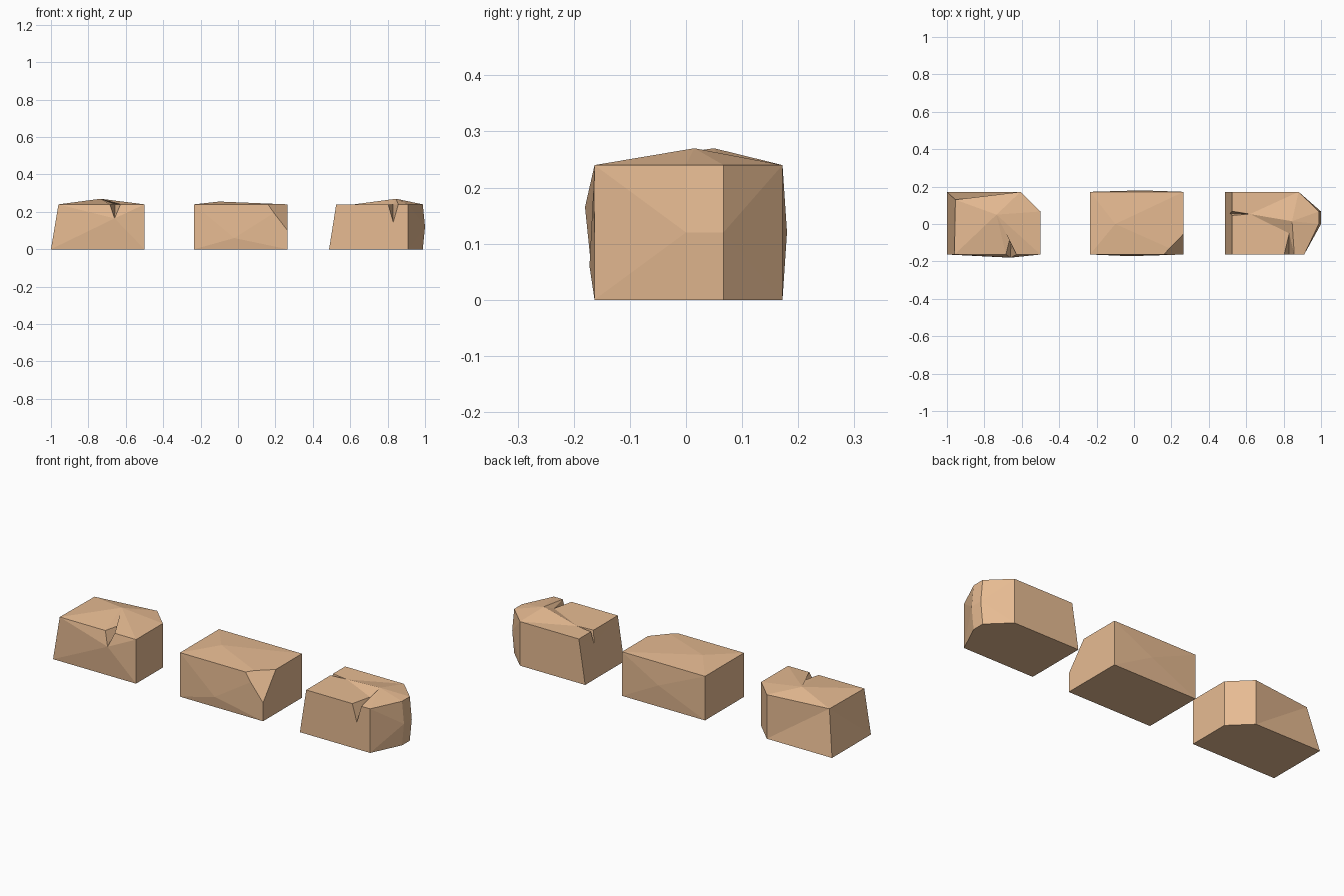
import bpy, bmesh
from mathutils import Vector

if "Cube" in bpy.data.objects:
    bpy.data.objects.remove(bpy.data.objects["Cube"])

H = 0.24  # height of the top rim

clay = bpy.data.materials.new("clay")
clay.diffuse_color = (0.80, 0.50, 0.29, 1)
clay.use_nodes = True
clay.node_tree.nodes["Principled BSDF"].inputs["Base Color"].default_value = clay.diffuse_color


def block(name, bottom, top, peak, bulges={}, notches={}, mids={}, flats=(), fan=None, cut=None):
    """Chipped block. bottom/top: (x, y) rings, counter-clockwise from front left.
    bulges: side -> centre point, notches: side -> (start, low, end, apex),
    mids: corner -> point halfway up, cut: three points of a corner chip."""
    bm = bmesh.new()

    def face(pts):
        return bm.faces.new([bm.verts.new(p) for p in pts])

    def fan_faces(ring, centre):
        for i, p in enumerate(ring):
            q = ring[(i + 1) % len(ring)]
            if centre not in (p, q):
                face([p, q, centre])

    n = len(bottom)
    b = [(x, y, 0) for x, y in bottom]
    t = [(x, y, H) for x, y in top]
    rim = []
    face(b[::-1])
    for i in range(n):
        j = (i + 1) % n
        rim.append(t[i])
        wall = [b[i], b[j]] + ([mids[j]] if j in mids else []) + [t[j]]
        if i in notches:
            start, low, end, apex = notches[i]
            wall += [end, low, start]
            rim += [start, apex, end]
            face([start, low, apex])
            face([low, end, apex])
        wall += [t[i]] + ([mids[i]] if i in mids else [])
        if i in bulges:
            fan_faces(wall, bulges[i])
        elif i in mids and j in mids:
            face([b[i], b[j], mids[j], mids[i]])
            face([mids[i], mids[j], t[j], t[i]])
        else:
            face(wall)
    # crowned top
    for f in flats:
        face([rim[k] for k in f])
    fan_faces([rim[k] for k in fan] if fan else rim, peak)
    bmesh.ops.remove_doubles(bm, verts=bm.verts, dist=1e-4)
    # chipped corner
    if cut:
        a, p, c = map(Vector, cut)
        no = (p - a).cross(c - a)
        if no.z < 0:
            no = -no
        r = bmesh.ops.bisect_plane(bm, geom=bm.verts[:] + bm.edges[:] + bm.faces[:],
                                   plane_co=a, plane_no=no, clear_outer=True)
        edges = [e for e in r["geom_cut"] if isinstance(e, bmesh.types.BMEdge)]
        bmesh.ops.holes_fill(bm, edges=edges, sides=0)
    bmesh.ops.triangulate(bm, faces=[f for f in bm.faces if len(f.verts) > 3])
    bmesh.ops.recalc_face_normals(bm, faces=bm.faces)
    me = bpy.data.meshes.new(name)
    bm.to_mesh(me)
    bm.free()
    me.materials.append(clay)
    bpy.context.collection.objects.link(bpy.data.objects.new(name, me))


F, B = -0.163, 0.172  # front and back planes

# Left block: slanted end, chamfered back corner, notch in front
low = (-0.66, -0.18, 0.165)
block("left_block",
      [(-1, F), (-0.5, F), (-0.5, 0.067), (-0.607, B), (-1, B)],
      [(-0.96, F), (-0.5, F), (-0.5, 0.067), (-0.607, B), (-0.955, 0.13)],
      peak=(-0.735, 0.05, 0.27),
      bulges={0: low},
      notches={0: ((-0.685, F, H), low, (-0.628, F, H), (-0.657, -0.05, H))})

# Middle block: chipped front corner
ring = [(-0.235, F), (0.265, F), (0.265, B), (-0.235, B)]
block("middle_block", ring, ring,
      peak=(-0.1, 0.0, 0.255),
      bulges={0: (-0.02, -0.172, 0.06), 2: (0.04, 0.18, 0.12)},
      cut=((0.16, F, H), (0.265, -0.053, H), (0.265, F, 0.10)))

# Right block: slanted end, chamfered nose, notches in front and left end
nose = [(0.91, F), (0.988, 0.0), (0.988, 0.067), (0.88, B)]
block("right_block",
      [(0.487, F)] + nose + [(0.487, B)],
      [(0.525, F)] + nose + [(0.525, B)],
      peak=(0.845, 0.015, 0.27),
      mids={2: (1.0, 0.0, 0.12), 3: (1.0, 0.067, 0.12)},
      notches={0: ((0.803, F, H), (0.83, F, 0.145), (0.857, F, H), (0.83, -0.05, H)),
               5: ((0.525, 0.068, H), (0.514, 0.057, 0.17), (0.525, 0.046, H), (0.62, 0.053, H))},
      flats=((11, 0, 1, 2, 10), (10, 7, 8, 9)),
      fan=(2, 3, 4, 5, 6, 7, 10))
